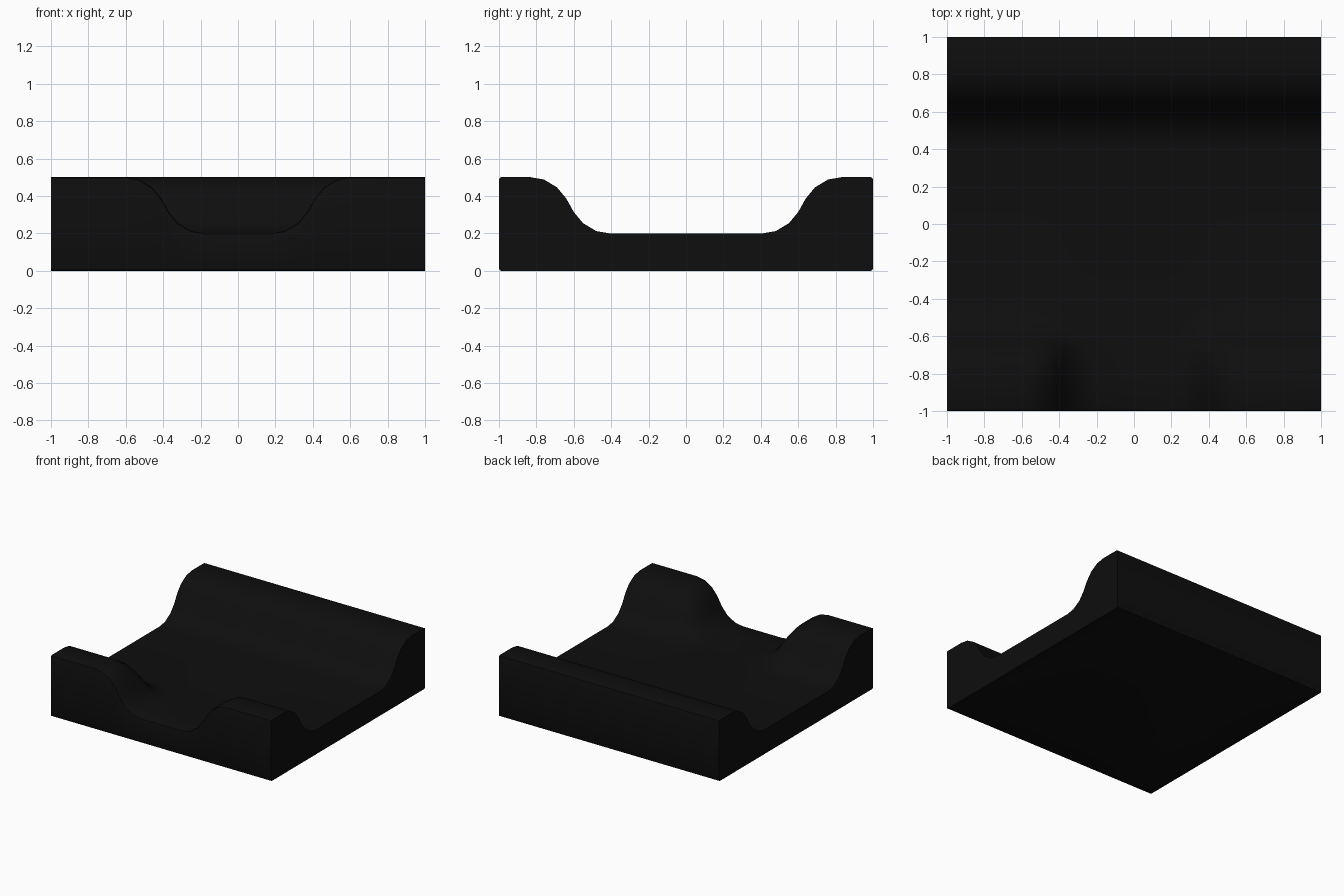
import bpy
import bmesh

cube = bpy.data.objects.get("Cube")
if cube:
    bpy.data.objects.remove(cube, do_unlink=True)

FLOOR, RISE = 0.2, 0.3
MAIN_HALF, BRANCH_HALF = 0.41, 0.18

# S-shaped bank: distance from the channel floor -> share of the full rise
BANK = [(0, 0), (0.07, 0.04), (0.14, 0.18), (0.19, 0.38),
        (0.23, 0.62), (0.28, 0.82), (0.35, 0.96), (0.42, 1)]


def bank(distance):
    if distance <= 0:
        return 0.0
    for (d0, h0), (d1, h1) in zip(BANK, BANK[1:]):
        if distance <= d1:
            return h0 + (h1 - h0) * (distance - d0) / (d1 - d0)
    return 1.0


def stations(half):
    side = [half + d for d, _ in BANK] + [1.0]
    return [-v for v in reversed(side)] + side


def height(x, y):
    share = bank(abs(y) - MAIN_HALF)
    if y < 0:  # the side branch cuts through the front bank
        share *= bank(abs(x) - BRANCH_HALF)
    return FLOOR + RISE * share


# Dark ground colour
mat = bpy.data.materials.new("dark_ground")
mat.use_nodes = True
colour = (0.0044, 0.0044, 0.0044, 1)
mat.diffuse_color = colour
mat.node_tree.nodes["Principled BSDF"].inputs["Base Color"].default_value = colour

# Upper surface with a straight channel and a branch to the front
bm = bmesh.new()
xs, ys = stations(BRANCH_HALF), stations(MAIN_HALF)
grid = [[bm.verts.new((x, y, height(x, y))) for x in xs] for y in ys]
for low, high in zip(grid, grid[1:]):
    for i in range(len(xs) - 1):
        bm.faces.new((low[i], low[i + 1], high[i + 1], high[i]))

# Side walls and flat underside
rim = [e for e in bm.edges if e.is_boundary]
walls = bmesh.ops.extrude_edge_only(bm, edges=rim)["geom"]
for v in walls:
    if isinstance(v, bmesh.types.BMVert):
        v.co.z = 0
bmesh.ops.holes_fill(bm, edges=[e for e in bm.edges if e.is_boundary], sides=0)
bmesh.ops.recalc_face_normals(bm, faces=bm.faces[:])

# Softened long edges at the front and back
long_edges = []
for e in bm.edges:
    a, b = (v.co for v in e.verts)
    if abs(a.y) > 0.999 and abs(a.y - b.y) < 0.001 and abs(a.x - b.x) > 0.001:
        long_edges.append(e)
bmesh.ops.bevel(bm, geom=long_edges, offset=0.012, segments=2, profile=0.5,
                affect='EDGES')

mesh = bpy.data.meshes.new("channel_tile")
bm.to_mesh(mesh)
bm.free()
mesh.materials.append(mat)
tile = bpy.data.objects.new("channel_tile", mesh)
bpy.context.collection.objects.link(tile)

bpy.ops.object.select_all(action='DESELECT')
tile.select_set(True)
bpy.context.view_layer.objects.active = tile
bpy.ops.object.shade_smooth_by_angle(angle=0.7)
